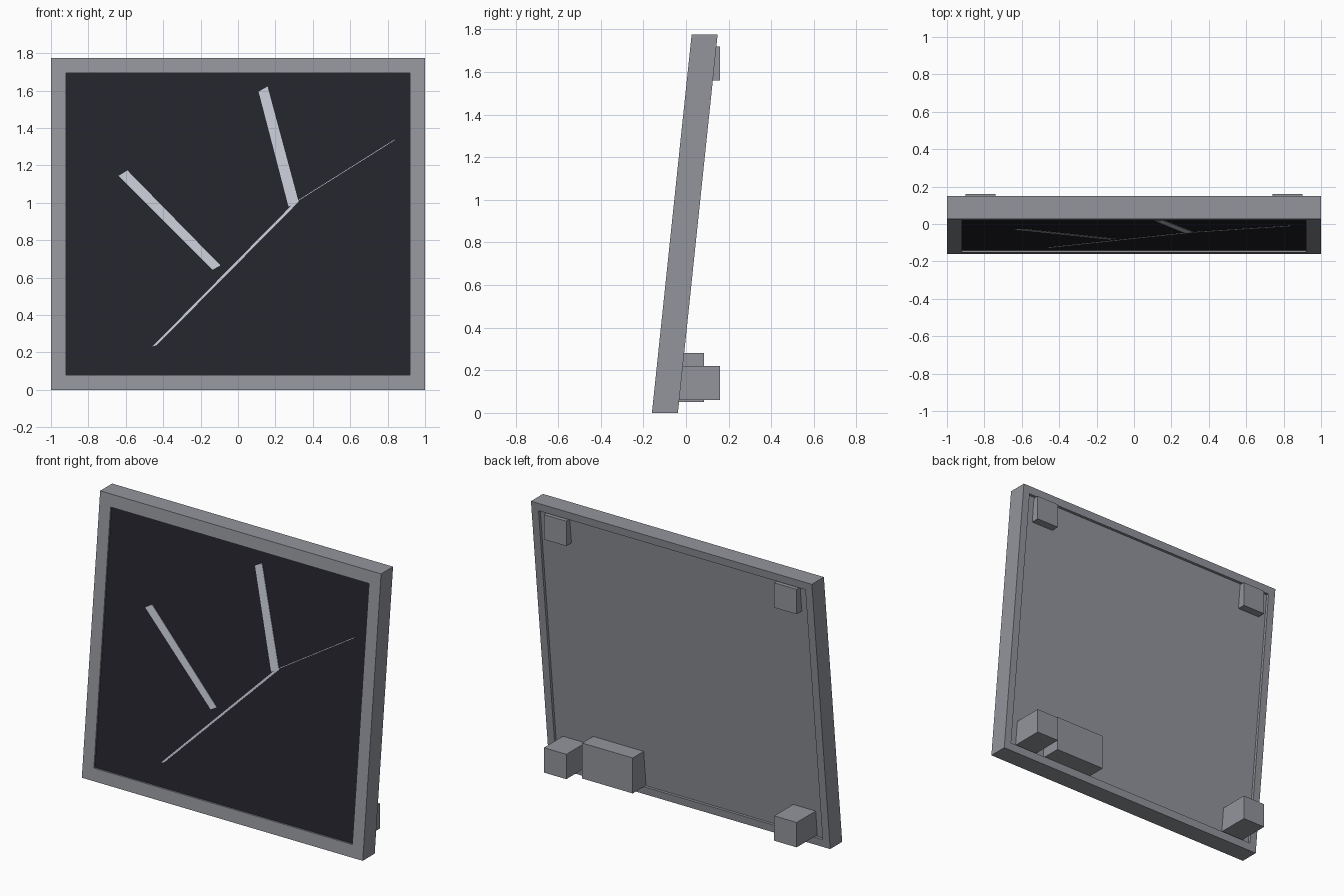
import bpy
import bmesh

if "Cube" in bpy.data.objects:
    bpy.data.objects.remove(bpy.data.objects["Cube"])

W, H, THICK, LEAN, Y0 = 1.0, 1.775, 0.122, 0.105, -0.16


def material(name, rgb):
    m = bpy.data.materials.new(name)
    m.diffuse_color = (*rgb, 1.0)
    m.use_nodes = True
    m.node_tree.nodes["Principled BSDF"].inputs["Base Color"].default_value = m.diffuse_color
    return m


GREY = material("housing grey", (0.29, 0.30, 0.33))
DARK = material("glass dark", (0.018, 0.018, 0.026))
PALE = material("mark pale", (0.57, 0.60, 0.66))


def leaned(x, z, depth):
    """Point at a depth behind the leaning front plane."""
    return (x, Y0 + LEAN * z + depth, z)


def rect(m):
    return [(-W + m, m), (W - m, m), (W - m, H - m), (-W + m, H - m)]


def finish(name, bm, mat):
    bmesh.ops.recalc_face_normals(bm, faces=bm.faces)
    me = bpy.data.meshes.new(name)
    bm.to_mesh(me)
    bm.free()
    me.materials.append(mat)
    ob = bpy.data.objects.new(name, me)
    bpy.context.collection.objects.link(ob)


def plate(name, outline, d0, d1, mat):
    """Flat prism following the lean."""
    bm = bmesh.new()
    a = [bm.verts.new(leaned(x, z, d0)) for x, z in outline]
    b = [bm.verts.new(leaned(x, z, d1)) for x, z in outline]
    bm.faces.new(a)
    bm.faces.new(b[::-1])
    n = len(a)
    for i in range(n):
        j = (i + 1) % n
        bm.faces.new((a[i], b[i], b[j], a[j]))
    finish(name, bm, mat)


def block(name, lo, hi):
    bm = bmesh.new()
    bmesh.ops.create_cube(bm, size=1)
    for v in bm.verts:
        v.co = [(l + h) / 2 + c * (h - l) for l, h, c in zip(lo, hi, v.co)]
    finish(name, bm, GREY)


# Frame: a stepped section swept round the rectangle
bm = bmesh.new()
section = [(0, 0), (0.08, 0), (0.08, 0.06), (0.05, 0.06), (0.05, THICK), (0, THICK)]
rings = [[bm.verts.new(leaned(x, z, d)) for x, z in rect(m)] for m, d in section]
for k, r in enumerate(rings):
    s = rings[(k + 1) % len(rings)]
    for i in range(4):
        j = (i + 1) % 4
        bm.faces.new((r[i], r[j], s[j], s[i]))
finish("frame", bm, GREY)

# Front glass and recessed back panel
plate("front_glass", rect(0.08), 0.011, 0.055, DARK)
plate("back_panel", rect(0.05), 0.06, 0.104, GREY)

# Pale slanted marks on the glass
marks = {
    "left_bar": [(-0.639, 1.144), (-0.136, 0.642), (-0.094, 0.665), (-0.591, 1.173)],
    "upper_bar": [(0.11, 1.594), (0.27, 0.979), (0.324, 1.005), (0.158, 1.622)],
    "long_sliver": [(-0.457, 0.232), (-0.435, 0.238), (0.324, 1.005), (0.29, 0.99)],
    "fine_line": [(0.31, 1.003), (0.838, 1.335), (0.837, 1.338), (0.309, 1.006)],
}
for name, outline in marks.items():
    plate(name, outline, 0.008, 0.0112, PALE)

# Wall spacers at the four back corners
for side, sx in (("left", -1), ("right", 1)):
    for level, z, y in (("lower", 0.06, -0.06), ("upper", 1.56, 0.09)):
        cx = 0.82 * sx
        block(f"{level}_{side}_spacer", (cx - 0.08, y, z), (cx + 0.08, 0.16, z + 0.16))

# Power box on the back
block("power_box", (0.32, -0.058, 0.052), (0.68, 0.085, 0.28))
